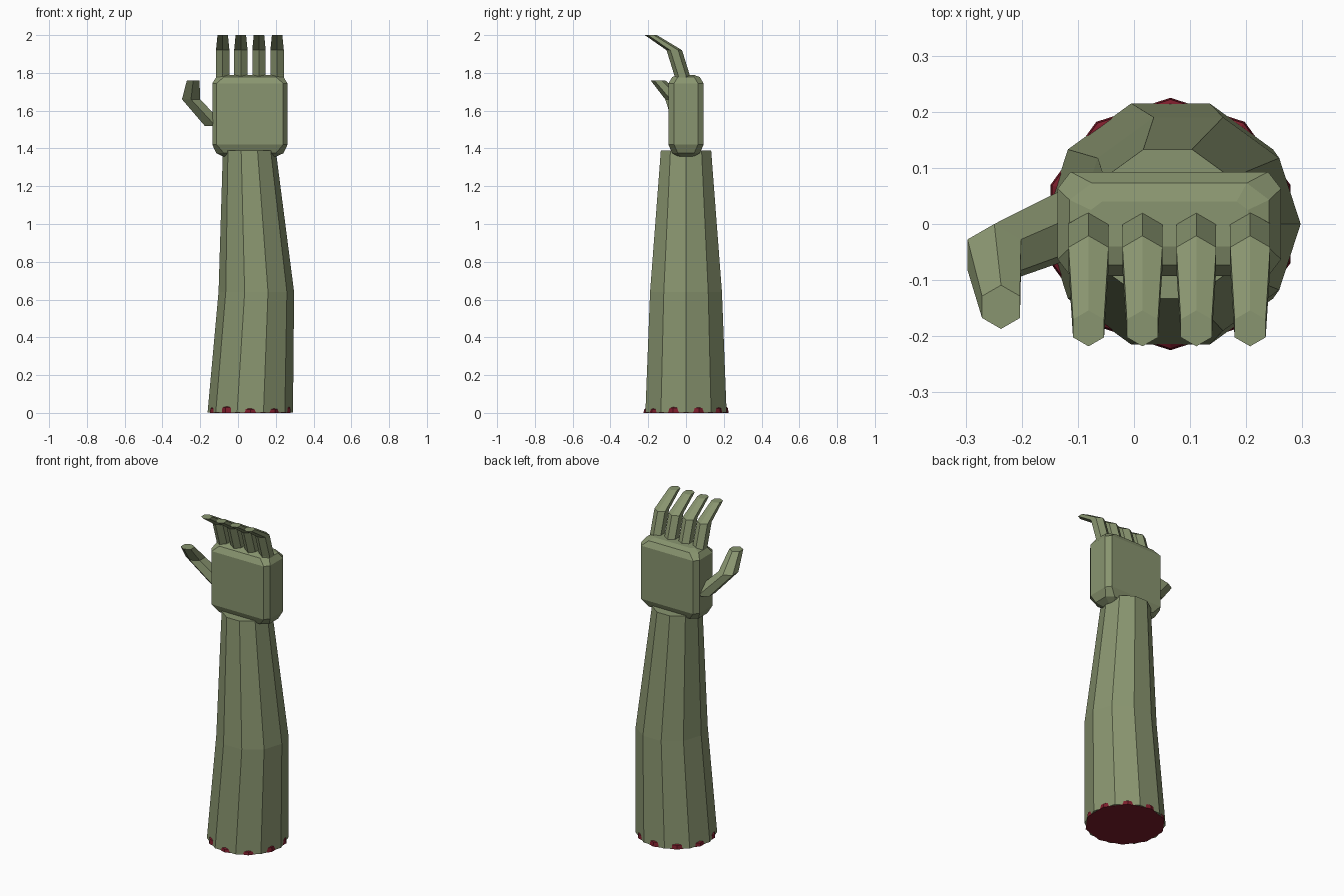
import bpy, bmesh, random
from math import sin, cos, pi, radians

random.seed(4)
cube = bpy.data.objects.get("Cube")
if cube:
    bpy.data.objects.remove(cube, do_unlink=True)


def material(name, rgb):
    m = bpy.data.materials.new(name)
    m.use_nodes = True
    m.diffuse_color = (*rgb, 1)
    bsdf = next(n for n in m.node_tree.nodes if n.type == 'BSDF_PRINCIPLED')
    bsdf.inputs["Base Color"].default_value = (*rgb, 1)
    bsdf.inputs["Roughness"].default_value = 0.9
    return m


skin = material("dull green skin", (0.25, 0.30, 0.16))
flesh = material("dark red flesh", (0.20, 0.012, 0.024))


def loft(name, rings, mat):
    """Join rings of points with flat faces and cap both ends."""
    bm = bmesh.new()
    loops = [[bm.verts.new(p) for p in ring] for ring in rings]
    for a, b in zip(loops, loops[1:]):
        n = len(a)
        for i in range(n):
            j = (i + 1) % n
            bm.faces.new((a[i], a[j], b[j], b[i]))
    bm.faces.new(loops[0][::-1])
    bm.faces.new(loops[-1])
    bmesh.ops.recalc_face_normals(bm, faces=bm.faces)
    mesh = bpy.data.meshes.new(name)
    bm.to_mesh(mesh)
    bm.free()
    mesh.materials.append(mat)
    obj = bpy.data.objects.new(name, mesh)
    bpy.context.collection.objects.link(obj)
    return obj


def circle(x, y, z, r, sides, turn=0.0, jitter=0.0):
    return [(x + r * cos(turn + 2 * pi * i / sides),
             y + r * sin(turn + 2 * pi * i / sides),
             z + random.uniform(-jitter, jitter)) for i in range(sides)]


def chamfered(x, z, hx, hy, cx, cy):
    """Rectangle with cut corners."""
    quarter = [(hx, hy - cy), (hx - cx, hy)]
    half = quarter + [(-px, py) for px, py in reversed(quarter)]
    return [(x + px, py, z) for px, py in half + [(-px, -py) for px, py in half]]


# Forearm with an elbow-side bulge
loft("forearm", [circle(0.065, 0, 0.002, 0.226, 10),
                 circle(0.097, 0, 0.64, 0.20, 10),
                 circle(0.06, 0, 1.39, 0.14, 10)], skin)

# Torn stump, showing through the middle of each forearm facet
loft("torn_stump", [circle(0.065, 0, 0, 0.225, 10, radians(18)),
                    circle(0.065, 0, 0.025, 0.222, 10, radians(18), 0.008),
                    circle(0.065, 0, 0.045, 0.19, 10, radians(18))], flesh)

# Palm as a block with rounded ends
palm_x = 0.063
loft("palm", [chamfered(palm_x, 1.357, 0.14, 0.04, 0.02, 0.015),
              chamfered(palm_x, 1.375, 0.178, 0.073, 0.04, 0.03),
              chamfered(palm_x, 1.42, 0.199, 0.093, 0.023, 0.03),
              chamfered(palm_x, 1.745, 0.199, 0.093, 0.023, 0.03),
              chamfered(palm_x, 1.778, 0.178, 0.073, 0.04, 0.03),
              chamfered(palm_x, 1.79, 0.14, 0.04, 0.02, 0.015)], skin)

# Four bent fingers
for i, name in enumerate(("index", "middle", "ring", "little")):
    x = -0.081 + 0.096 * i
    loft(name + "_finger", [circle(x, -0.018, 1.76, 0.041, 6, pi / 2),
                            circle(x, -0.02, 1.785, 0.041, 6, pi / 2),
                            circle(x, -0.062, 1.92, 0.041, 6, pi / 2),
                            circle(x, -0.186, 2.0, 0.032, 6, pi / 2)], skin)

# Thumb
loft("thumb", [circle(-0.12, 0.0, 1.52, 0.065, 6, pi / 2),
               circle(-0.249, -0.055, 1.66, 0.055, 6, pi / 2),
               circle(-0.237, -0.148, 1.76, 0.039, 6, pi / 2)], skin)
